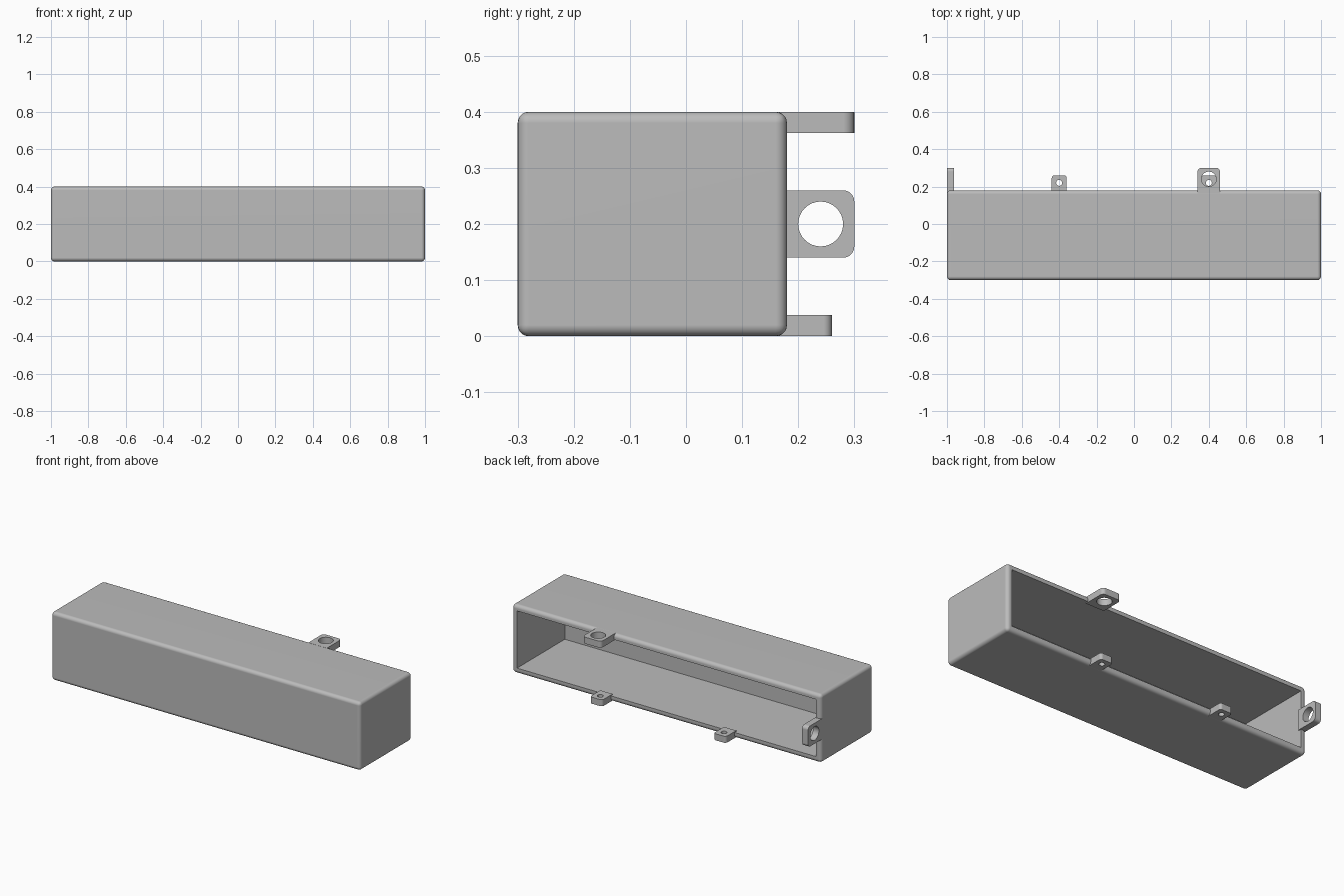
import bpy, bmesh
from math import sin, cos, pi, radians
from mathutils import Matrix, Vector

cube = bpy.data.objects.get("Cube")
if cube:
    bpy.data.objects.remove(cube, do_unlink=True)

WALL = 0.038      # shell and lug thickness
ROUND = 0.02      # outer edge radius
BACK = 0.18       # y of the open rim

grey = bpy.data.materials.new("plain grey")
grey.use_nodes = True
colour = (0.5, 0.5, 0.5, 1)
grey.diffuse_color = colour
grey.node_tree.nodes["Principled BSDF"].inputs["Base Color"].default_value = colour


def finish(name, bm):
    bmesh.ops.recalc_face_normals(bm, faces=bm.faces)
    mesh = bpy.data.meshes.new(name)
    bm.to_mesh(mesh)
    bm.free()
    mesh.materials.append(grey)
    obj = bpy.data.objects.new(name, mesh)
    bpy.context.collection.objects.link(obj)
    bpy.ops.object.select_all(action='DESELECT')
    obj.select_set(True)
    bpy.context.view_layer.objects.active = obj
    bpy.ops.object.shade_smooth_by_angle(angle=radians(30))
    weighted = obj.modifiers.new("flat face normals", 'WEIGHTED_NORMAL')
    weighted.keep_sharp = True
    return obj


def housing():
    """Rounded box, hollowed out from its back face."""
    bm = bmesh.new()
    place = Matrix.Translation((0, -0.06, 0.2)) @ Matrix.Diagonal((2, 0.48, 0.4, 1))
    bmesh.ops.create_cube(bm, size=1, matrix=place)
    bmesh.ops.bevel(bm, geom=bm.edges[:], offset=ROUND, segments=5,
                    profile=0.5, affect='EDGES')
    bm.normal_update()
    rim = max(bm.faces, key=lambda f: f.calc_center_median().y + f.calc_area())
    rim = max((f for f in bm.faces if f.normal.y > 0.99), key=lambda f: f.calc_area())
    bmesh.ops.inset_individual(bm, faces=[rim], thickness=WALL - ROUND)
    inner = bmesh.ops.extrude_discrete_faces(bm, faces=[rim])["faces"][0]
    bmesh.ops.translate(bm, verts=inner.verts, vec=(0, -(0.48 - WALL), 0))
    return finish("housing", bm)


def lug(name, half, hole, corner, matrix):
    """Flat mounting ear with two rounded corners and a round hole."""
    bm = bmesh.new()
    root, tip = BACK - 0.016, BACK + 2 * half
    outline = [(-half, root), (half, root)]
    for side, start in ((1, 0), (-1, pi / 2)):
        for i in range(7):
            a = start + i * pi / 12
            outline.append((side * (half - corner) + corner * cos(a),
                            tip - corner + corner * sin(a)))
    steps = 32
    ring = [(hole * cos(2 * pi * i / steps), BACK + half + hole * sin(2 * pi * i / steps))
            for i in range(steps)]
    edges = []
    for loop in (outline, ring):
        verts = [bm.verts.new((x, y, 0)) for x, y in loop]
        edges += [bm.edges.new((v, verts[i - 1])) for i, v in enumerate(verts)]
    bmesh.ops.triangle_fill(bm, edges=edges, use_beauty=True, normal=Vector((0, 0, 1)))
    solid = bmesh.ops.extrude_face_region(bm, geom=bm.faces[:])["geom"]
    bmesh.ops.translate(bm, vec=(0, 0, WALL),
                        verts=[g for g in solid if isinstance(g, bmesh.types.BMVert)])
    bm.transform(matrix)
    return finish(name, bm)


housing()

# Large lugs on the top and right walls
lug("top_lug", 0.06, 0.04, 0.02, Matrix.Translation((0.4, 0, 0.4 - WALL)))
lug("side_lug", 0.06, 0.04, 0.02,
    Matrix.Translation((-1, 0, 0.2)) @ Matrix.Rotation(pi / 2, 4, 'Y'))

# Small lugs on the floor
for side, x in (("right", -0.4), ("left", 0.4)):
    lug("bottom_lug_" + side, 0.04, 0.016, 0.015, Matrix.Translation((x, 0, 0)))
